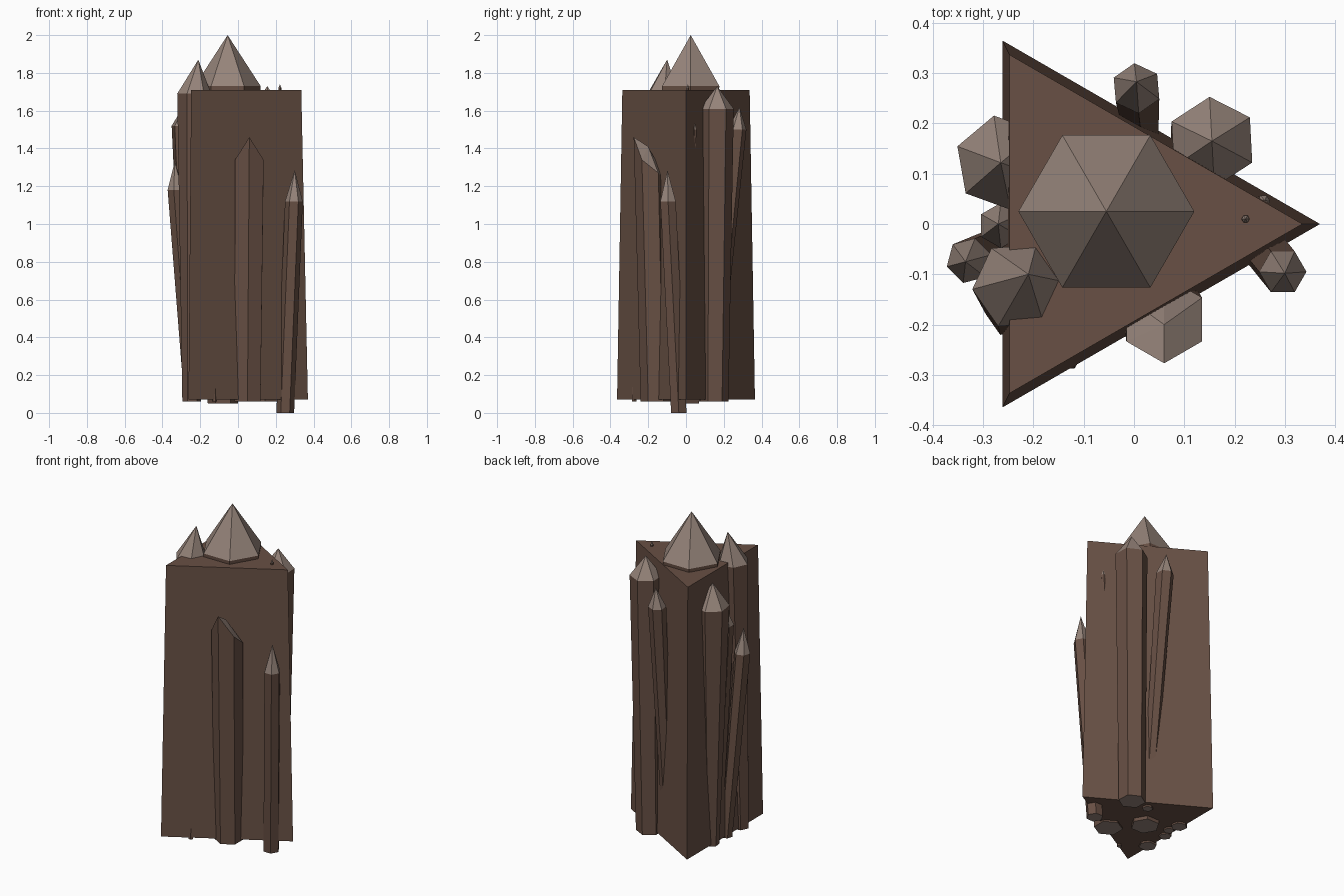
import bpy, bmesh, math
from mathutils import Vector

if "Cube" in bpy.data.objects:
    bpy.data.objects.remove(bpy.data.objects["Cube"])


def material(name, rgb):
    m = bpy.data.materials.new(name)
    m.diffuse_color = (*rgb, 1)
    m.use_nodes = True
    m.node_tree.nodes["Principled BSDF"].inputs["Base Color"].default_value = m.diffuse_color
    return m


ROCK = material("dark_brown_rock", (0.138, 0.080, 0.058))
TIP = material("pale_brown_tip", (0.305, 0.231, 0.195))


def finish(bm, name):
    bmesh.ops.recalc_face_normals(bm, faces=bm.faces)
    me = bpy.data.meshes.new(name)
    bm.to_mesh(me)
    bm.free()
    me.materials.append(ROCK)
    me.materials.append(TIP)
    ob = bpy.data.objects.new(name, me)
    bpy.context.collection.objects.link(ob)
    return ob


def crystal(name, base, base_r, ring, ring_r, apex, rot=0, lift=(0,) * 6):
    """Leaning six-sided shaft with a pale pointed cap; lift raises ring corners."""
    bm = bmesh.new()
    low, high = [], []
    for i in range(6):
        a = math.radians(rot + 60 * i)
        d = Vector((math.cos(a), math.sin(a), 0))
        low.append(bm.verts.new(Vector(base) + d * base_r))
        high.append(bm.verts.new(Vector(ring) + d * ring_r + Vector((0, 0, lift[i]))))
    top = bm.verts.new(apex)
    bm.faces.new(low[::-1]).material_index = 1
    for i in range(6):
        j = (i + 1) % 6
        bm.faces.new((low[i], low[j], high[j], high[i]))
        bm.faces.new((high[i], high[j], top)).material_index = 1
    return finish(bm, name)


# Tapered three-sided central pillar
bm = bmesh.new()
low = [bm.verts.new((x, y, 0.07)) for x, y in ((0.37, 0), (-0.262, 0.365), (-0.262, -0.365))]
high = [bm.verts.new((x, y, 1.71)) for x, y in ((0.335, 0), (-0.248, 0.337), (-0.248, -0.337))]
bm.faces.new(low[::-1])
bm.faces.new(high)
for i in range(3):
    j = (i + 1) % 3
    bm.faces.new((low[i], low[j], high[j], high[i]))
finish(bm, "pillar")

# Large crystal through the middle
crystal("main_crystal", (-0.08, 0.0, 0.05), 0.08, (-0.055, 0.025, 1.73), 0.175, (-0.055, 0.025, 2.0))

# Crystals on the left face
crystal("left_tall_crystal", (-0.245, -0.175, 0.06), 0.05, (-0.232, -0.122, 1.69), 0.09,
        (-0.21, -0.10, 1.87), 5)
crystal("left_back_crystal", (-0.24, 0.10, 0.06), 0.045, (-0.262, 0.122, 1.52), 0.095,
        (-0.265, 0.122, 1.66), 40)
crystal("left_short_crystal", (-0.25, -0.03, 0.06), 0.035, (-0.328, -0.073, 1.18), 0.046,
        (-0.335, -0.075, 1.33), 15)
crystal("left_small_crystal", (-0.225, 0.03, 0.06), 0.03, (-0.265, -0.003, 1.36), 0.045,
        (-0.27, 0.0, 1.46), 30)

# Crystals on the back face
crystal("back_tall_crystal", (0.14, 0.15, 0.06), 0.075, (0.155, 0.163, 1.61), 0.09,
        (0.155, 0.165, 1.73), 33)
crystal("back_thin_crystal", (0.02, 0.14, 0.06), 0.03, (0.005, 0.27, 1.50), 0.05,
        (0.005, 0.283, 1.62), 35)

# Crystals on the front face
crystal("front_crystal", (0.05, -0.16, 0.06), 0.08, (0.06, -0.19, 1.33), 0.087,
        (0.06, -0.20, 1.41), -90, (0.13, 0.01, -0.06, -0.10, -0.06, 0.01))
crystal("front_right_crystal", (0.25, -0.038, 0.0), 0.047, (0.296, -0.095, 1.12), 0.047,
        (0.30, -0.098, 1.285), 0)

# Tiny splinters poking through the pillar
crystal("top_splinter", (0.215, 0.01, 1.5), 0.006, (0.222, 0.01, 1.72), 0.008, (0.222, 0.01, 1.74))
crystal("back_splinter", (0.245, 0.04, 1.38), 0.012, (0.258, 0.045, 1.50), 0.013, (0.26, 0.047, 1.53))
crystal("front_splinter", (-0.125, -0.275, 0.06), 0.014, (-0.125, -0.27, 0.16), 0.012, (-0.125, -0.272, 0.2))
